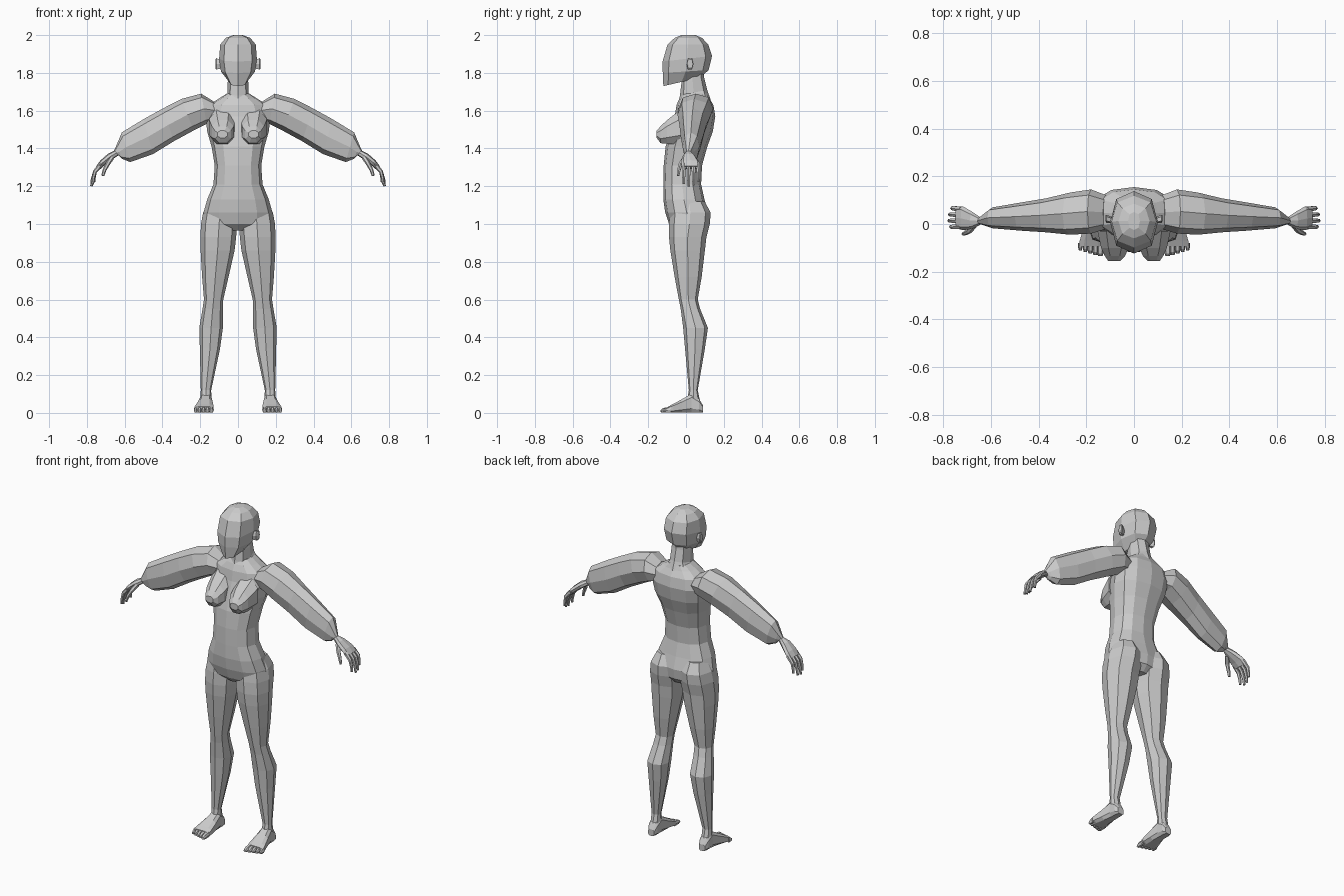
import bpy, bmesh, math
from mathutils import Vector as V


def power(t, p):
    return math.copysign(abs(t) ** p, t) if abs(t) > 1e-6 else 0.0


def loft(name, rings, n=8, p=0.85, mirror=False, turn=0.0):
    """Skin rings given as (centre, half-axis u, half-axis v), capped at both ends."""
    bm = bmesh.new()
    rows = []
    for c, u, v in rings:
        row = []
        for k in range(n):
            a = 2 * math.pi * (k + turn) / n
            row.append(bm.verts.new(V(c) + V(u) * power(math.cos(a), p) + V(v) * power(math.sin(a), p)))
        rows.append(row)
    for a, b in zip(rows, rows[1:]):
        for k in range(n):
            j = (k + 1) % n
            bm.faces.new((a[k], a[j], b[j], b[k]))
    bm.faces.new(rows[0])
    bm.faces.new(rows[-1])
    bmesh.ops.recalc_face_normals(bm, faces=bm.faces)
    me = bpy.data.meshes.new(name)
    bm.to_mesh(me)
    bm.free()
    ob = bpy.data.objects.new(name, me)
    bpy.context.collection.objects.link(ob)
    if mirror:
        ob.modifiers.new("mirror", 'MIRROR')
    return ob


def level(zf, zb, x0, x1, yf, yb):
    """Near-horizontal ring; zf / zb are the heights at its front and back."""
    return (((x0 + x1) / 2, (yf + yb) / 2, (zf + zb) / 2),
            ((x1 - x0) / 2, 0, 0), (0, (yb - yf) / 2, (zb - zf) / 2))


def limb(xb, zb, xt, zt, yf, yb):
    """Ring across the arm, from its bottom point to its top point."""
    return (((xb + xt) / 2, (yf + yb) / 2, (zb + zt) / 2),
            ((xt - xb) / 2, 0, (zt - zb) / 2), (0, (yb - yf) / 2, 0))


def upright(y, x0, x1, z0, z1):
    """Ring facing along y."""
    return (((x0 + x1) / 2, y, (z0 + z1) / 2), ((x1 - x0) / 2, 0, 0), (0, 0, (z1 - z0) / 2))


# Head
loft("head", [level(zf, zb, -w, w, yf, yb) for zf, zb, w, yf, yb in [
    (1.73, 1.775, .048, -.12, .075), (1.80, 1.815, .09, -.123, .12),
    (1.86, 1.89, .1, -.124, .138), (1.95, 1.95, .094, -.098, .118),
    (1.985, 1.985, .065, -.06, .085), (2.0, 2.0, .025, -.025, .05)]])
loft("ear", [((.09, .015, 1.845), (0, .012, 0), (0, 0, .025)),
             ((.115, .022, 1.848), (0, .017, 0), (0, 0, .034)),
             ((.12, .025, 1.848), (0, .012, 0), (0, 0, .026))], n=6, mirror=True)

# Neck
loft("neck", [level(zf, zb, -w, w, yf, yb) for zf, zb, w, yf, yb in [
    (1.62, 1.66, .085, -.045, .13), (1.68, 1.71, .056, -.032, .112),
    (1.74, 1.78, .054, -.025, .095), (1.80, 1.83, .05, -.02, .09)]])

# Torso
loft("torso", [level(z, z, -w, w, yf, yb) for z, w, yf, yb in [
    (1.69, .06, -.02, .115), (1.665, .10, -.035, .125), (1.63, .155, -.05, .145),
    (1.57, .172, -.06, .155), (1.49, .163, -.085, .142), (1.41, .14, -.108, .113),
    (1.31, .123, -.118, .085), (1.21, .13, -.12, .08), (1.13, .163, -.12, .098),
    (1.06, .183, -.11, .118), (1.0, .175, -.09, .11), (.965, .06, -.055, .08)]], n=12)

# Chest
loft("breast", [upright(-.03, .008, .158, 1.415, 1.61), upright(-.10, .018, .142, 1.42, 1.555),
                upright(-.135, .035, .125, 1.425, 1.52), upright(-.155, .055, .11, 1.455, 1.495)],
     mirror=True, turn=.5)

# Legs
loft("leg", [level(z, z, x0, x1, yf, yb) for z, x0, x1, yf, yb in [
    (1.12, .035, .155, -.06, .098), (1.06, .006, .185, -.085, .131),
    (1.0, .004, .196, -.09, .126), (.93, .01, .199, -.09, .108),
    (.86, .018, .198, -.083, .1), (.72, .05, .19, -.06, .083), (.60, .078, .18, -.038, .062),
    (.55, .08, .188, -.028, .075), (.45, .08, .205, -.015, .116),
    (.34, .095, .202, -.005, .1), (.12, .142, .197, .015, .062), (.06, .14, .2, .005, .075)]],
    mirror=True)

# Feet and toes
loft("foot", [upright(y, x0, x1, 0, h) for y, x0, x1, h in [
    (.09, .148, .19, .04), (.07, .14, .2, .075), (.03, .138, .202, .105),
    (-.02, .132, .215, .075), (-.07, .127, .23, .047), (-.095, .128, .234, .034)]],
    p=.6, mirror=True, turn=.5)
for i in range(5):
    x, r, tip = .141 + .021 * i, .013 - .001 * i, -.135 + .006 * i
    loft(f"toe_{i + 1}", [upright(-.08, x - r, x + r, 0, .035),
                          upright(tip + .012, x - r, x + r, 0, .027),
                          upright(tip, x - r * .7, x + r * .7, .003, .016)],
         n=6, mirror=True)

# Arms
loft("arm", [limb(*r) for r in [
    (.10, 1.55, .13, 1.65, -.02, .12), (.165, 1.53, .195, 1.69, -.04, .145),
    (.235, 1.495, .30, 1.662, -.045, .132), (.34, 1.438, .395, 1.613, -.035, .108),
    (.45, 1.37, .50, 1.555, -.028, .09), (.57, 1.328, .615, 1.485, -.018, .07),
    (.615, 1.345, .642, 1.42, -.006, .042), (.632, 1.365, .658, 1.385, 0, .026)]], mirror=True)

# Hands: palm, fingers and thumb
loft("palm", [limb(*r) for r in [
    (.63, 1.365, .652, 1.39, 0, .026), (.665, 1.342, .688, 1.372, -.02, .05),
    (.705, 1.312, .727, 1.338, -.026, .073), (.728, 1.29, .75, 1.308, -.02, .072)]],
    mirror=True)


def digit(name, pts, r):
    rings = []
    for i, q in enumerate(pts):
        d = V(pts[min(i + 1, len(pts) - 1)]) - V(pts[max(i - 1, 0)])
        u = V((0, 1, 0)).cross(d).normalized()
        s = r * (1 - .15 * i)
        rings.append((q, u * s, d.cross(u).normalized() * s))
    loft(name, rings, n=6, p=1, mirror=True)


for i, drop in enumerate((.012, 0, .004, .022)):
    y, f = -.01 + .024 * i, -.012 + .026 * i
    digit(f"finger_{i + 1}", [(.725, y, 1.315), (.757, f, 1.278),
                              (.771 - drop * .4, f, 1.235 + drop * .5),
                              (.776 - drop * .6, f, 1.2 + drop)], .0125)
digit("thumb", [(.67, -.004, 1.35), (.69, -.028, 1.318), (.707, -.038, 1.285), (.716, -.042, 1.255)], .014)
